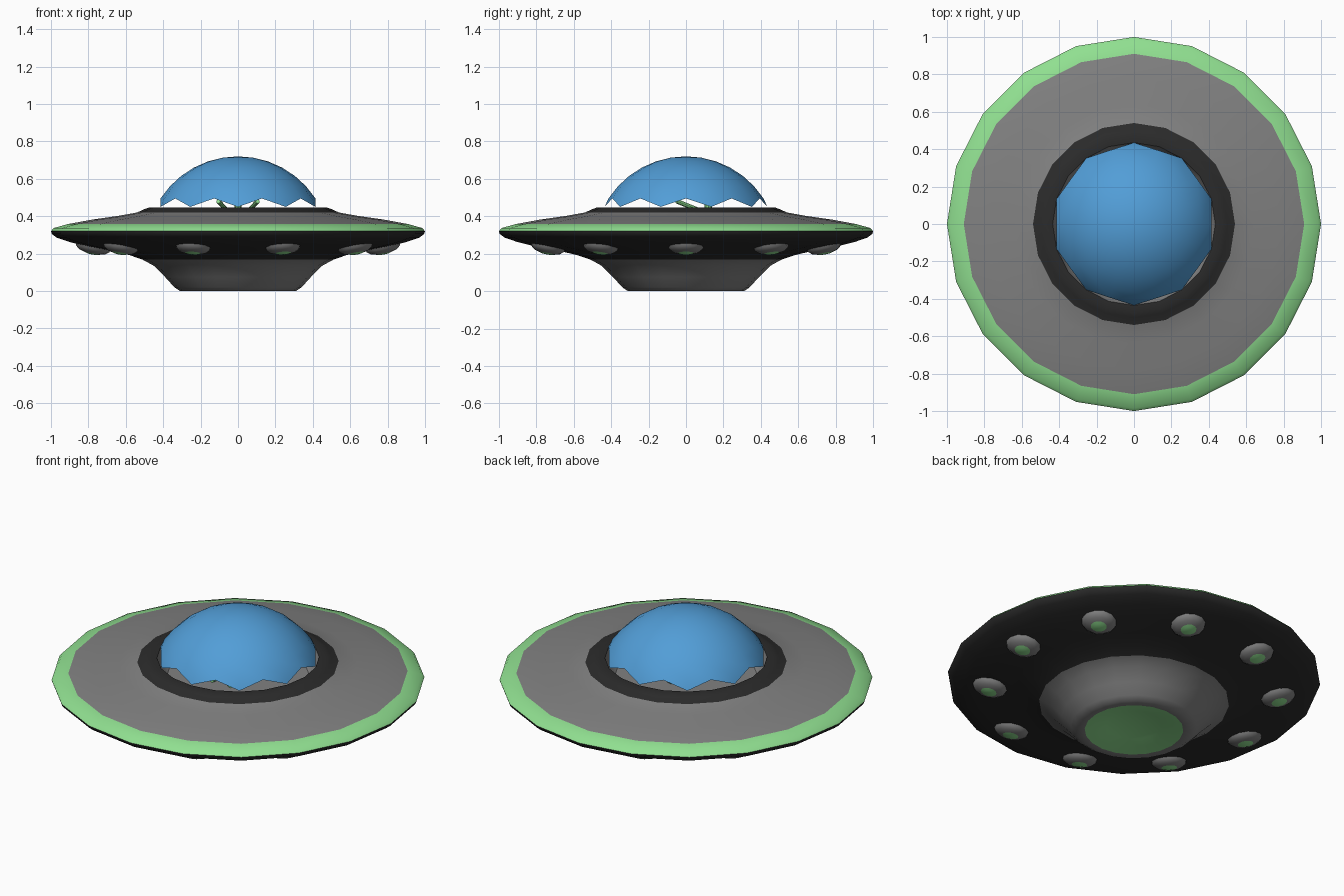
import bpy, bmesh, math
from mathutils import Vector, Matrix

if "Cube" in bpy.data.objects:
    bpy.data.objects.remove(bpy.data.objects["Cube"])


def material(name, rgb):
    m = bpy.data.materials.new(name)
    m.diffuse_color = (*rgb, 1)
    m.use_nodes = True
    m.node_tree.nodes["Principled BSDF"].inputs["Base Color"].default_value = m.diffuse_color
    return m


GREEN, GREY, BLACK, BLUE = range(4)
MATS = [material("light_green", (0.28, 0.74, 0.28)),
        material("metal_grey", (0.22, 0.22, 0.22)),
        material("black", (0.024, 0.024, 0.024)),
        material("dome_blue", (0.084, 0.34, 0.68))]


def finish(name, bm, angle=35):
    bmesh.ops.recalc_face_normals(bm, faces=bm.faces)
    me = bpy.data.meshes.new(name)
    for f in bm.faces:
        f.smooth = True
    bm.to_mesh(me)
    bm.free()
    for m in MATS:
        me.materials.append(m)
    me.set_sharp_from_angle(angle=math.radians(angle))
    ob = bpy.data.objects.new(name, me)
    bpy.context.collection.objects.link(ob)
    return ob


def lathe(bm, profile, n):
    """Revolve (radius, z, colour of the band to the next point)."""
    rings = []
    for r, z, _ in profile:
        if r < 1e-6:
            rings.append([bm.verts.new((0, 0, z))] * n)
        else:
            rings.append([bm.verts.new((r * math.cos(math.tau * i / n),
                                        r * math.sin(math.tau * i / n), z)) for i in range(n)])
    for k in range(len(rings) - 1):
        a, b = rings[k], rings[k + 1]
        for i in range(n):
            j = (i + 1) % n
            vs = list(dict.fromkeys((a[i], a[j], b[j], b[i])))
            bm.faces.new(vs).material_index = profile[k][2]
    return rings


# saucer hull: underside bowl, belly, rim, top, collar and cockpit floor
bm = bmesh.new()
lathe(bm, [
    (0, 0.04, GREEN), (0.15, 0.03, GREEN), (0.265, 0.0, GREY),
    (0.31, 0.0, GREY), (0.34, 0.02, GREY), (0.39, 0.075, GREY),
    (0.45, 0.135, GREY), (0.51, 0.168, BLACK), (0.58, 0.192, BLACK),
    (0.67, 0.213, BLACK), (0.80, 0.237, BLACK), (0.90, 0.262, BLACK),
    (0.97, 0.286, BLACK), (0.995, 0.305, BLACK), (1.0, 0.32, GREEN),
    (0.985, 0.337, GREEN), (0.91, 0.358, GREY), (0.78, 0.382, GREY),
    (0.64, 0.402, GREY), (0.54, 0.42, BLACK), (0.50, 0.438, BLACK),
    (0.475, 0.447, BLACK), (0.435, 0.445, GREY), (0.41, 0.37, GREY),
    (0.38, 0.345, GREY), (0, 0.34, GREY)], 20)
finish("saucer_hull", bm)

# glass dome with a zigzag lower edge
bm = bmesh.new()
R, CZ = 0.494, 0.226
top = math.acos((0.495 - CZ) / R)
rings = lathe(bm, [(R * math.sin(top * k / 6), CZ + R * math.cos(top * k / 6), BLUE)
                   for k in range(7)], 20)
edge = rings[-1]
for i in range(1, 20, 2):
    a = math.tau * i / 20
    tip = bm.verts.new((0.435 * math.cos(a), 0.435 * math.sin(a), 0.45))
    for p, q in ((i - 1, i), (i, (i + 1) % 20)):
        bm.faces.new((edge[p], edge[q], tip)).material_index = BLUE
finish("glass_dome", bm)

# ten lamps under the rim
for k in range(10):
    bm = bmesh.new()
    lathe(bm, [(0.098, 0.012, GREY), (0.09, -0.008, GREY), (0.07, -0.024, GREY),
               (0.043, -0.031, GREEN), (0.025, -0.036, GREEN), (0, -0.038, GREEN)], 12)
    ob = finish("lamp_%d" % (k + 1), bm, 50)
    ob.matrix_world = (Matrix.Rotation(math.tau * k / 10, 4, 'Z')
                       @ Matrix.Translation((0.775, 0, 0.233))
                       @ Matrix.Rotation(-0.2, 4, 'Y'))


# small pilot inside the dome
def ball(bm, centre, size):
    m = Matrix.Translation(centre) @ Matrix.Diagonal((*size, 1))
    bmesh.ops.create_uvsphere(bm, u_segments=12, v_segments=8, radius=1, matrix=m)


def limb(bm, a, b, r):
    a, b = Vector(a), Vector(b)
    m = Matrix.Translation((a + b) / 2) @ (b - a).to_track_quat('Z', 'Y').to_matrix().to_4x4()
    bmesh.ops.create_cone(bm, cap_ends=True, segments=8, radius1=r, radius2=r,
                          depth=(b - a).length, matrix=m)


bm = bmesh.new()
ball(bm, (0, 0.12, 0.57), (0.09, 0.08, 0.075))
ball(bm, (0, 0.12, 0.39), (0.06, 0.045, 0.055))
limb(bm, (0, 0.12, 0.42), (0, 0.12, 0.52), 0.02)
for s in (-1, 1):
    limb(bm, (s * 0.05, 0.1, 0.42), (s * 0.105, -0.05, 0.48), 0.012)
    limb(bm, (s * 0.03, 0.1, 0.36), (s * 0.06, -0.16, 0.36), 0.018)
finish("pilot", bm)
